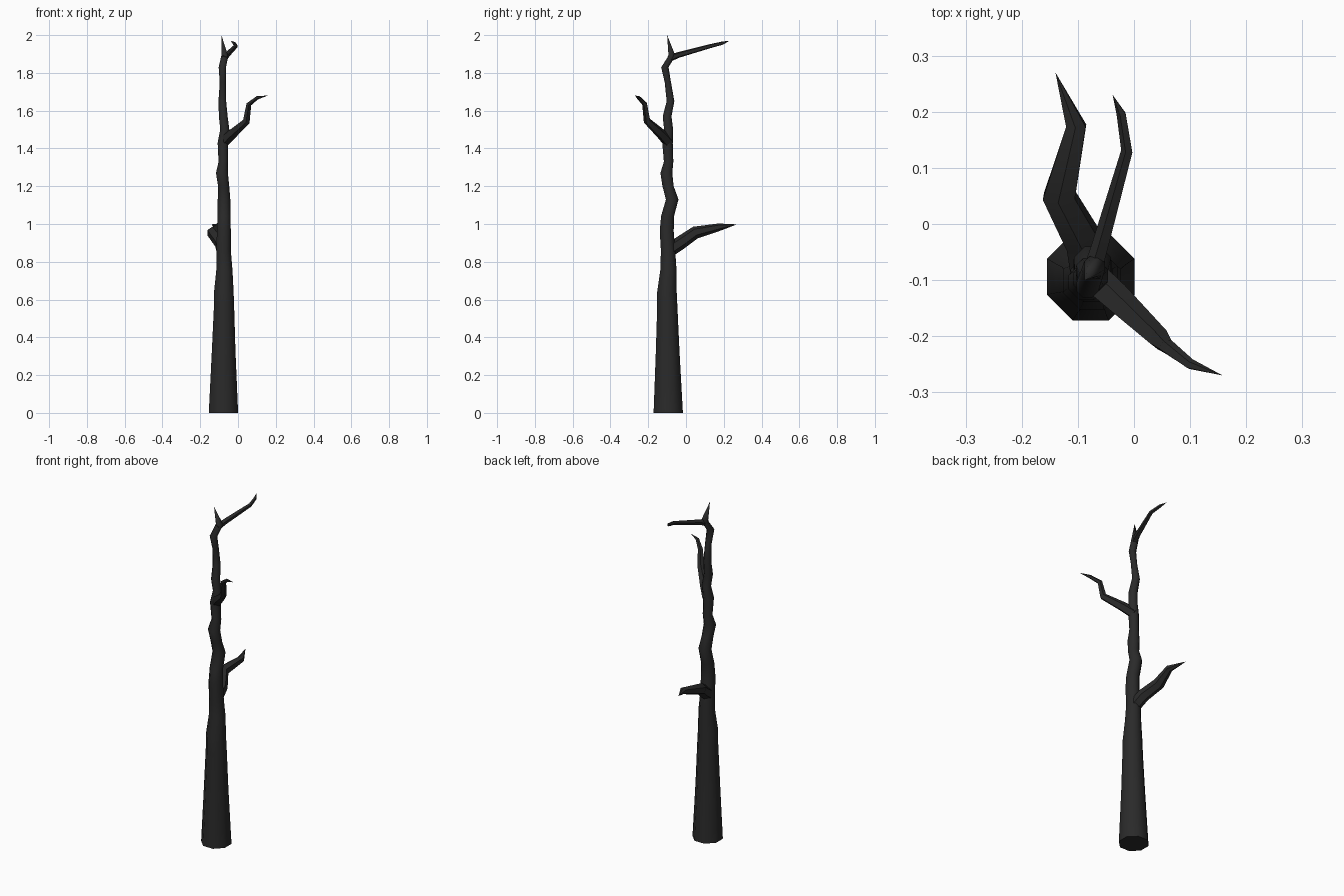
import bpy, bmesh, math
from mathutils import Vector

if "Cube" in bpy.data.objects:
    bpy.data.objects.remove(bpy.data.objects["Cube"])

bark = bpy.data.materials.new("charred bark")
bark.diffuse_color = (0.023, 0.023, 0.023, 1)
bark.use_nodes = True
bark.node_tree.nodes["Principled BSDF"].inputs["Base Color"].default_value = bark.diffuse_color


def limb(name, path, sides, flat_rings=False):
    """Skin a tapering tube along (x, y, z, radius) points; radius 0 makes a pointed tip."""
    pts = [Vector(p[:3]) for p in path]
    bm = bmesh.new()
    rings = []
    u = Vector((1, 0, 0))
    for i, p in enumerate(path):
        d = (pts[min(i + 1, len(pts) - 1)] - pts[max(i - 1, 0)]).normalized()
        if flat_rings:
            d = Vector((0, 0, 1))
        u = (u - d * u.dot(d)).normalized()
        v = d.cross(u)
        if p[3] == 0:
            rings.append([bm.verts.new(pts[i])])
            continue
        ring = []
        for k in range(sides):
            a = math.tau * (k + 0.5) / sides
            ring.append(bm.verts.new(pts[i] + (u * math.cos(a) + v * math.sin(a)) * p[3]))
        rings.append(ring)
    for a, b in zip(rings, rings[1:]):
        for k in range(sides):
            n = (k + 1) % sides
            if len(b) == 1:
                bm.faces.new((a[k], a[n], b[0]))
            else:
                bm.faces.new((a[k], a[n], b[n], b[k]))
    bm.faces.new(rings[0][::-1])
    bmesh.ops.recalc_face_normals(bm, faces=bm.faces)
    me = bpy.data.meshes.new(name)
    bm.to_mesh(me)
    bm.free()
    me.materials.append(bark)
    ob = bpy.data.objects.new(name, me)
    bpy.context.collection.objects.link(ob)
    bpy.ops.object.select_all(action='DESELECT')
    ob.select_set(True)
    bpy.context.view_layer.objects.active = ob
    bpy.ops.object.shade_smooth_by_angle(angle=math.radians(50))


# crooked trunk, ending in a pointed top
limb("trunk", [
    (-.077, -.094, 0, .084), (-.076, -.097, .32, .068), (-.074, -.099, .56, .058),
    (-.075, -.101, .64, .056), (-.072, -.093, .76, .046), (-.076, -.095, .86, .041),
    (-.075, -.102, .96, .040), (-.074, -.098, 1.04, .037), (-.074, -.073, 1.13, .036),
    (-.076, -.095, 1.20, .032), (-.085, -.104, 1.27, .034), (-.078, -.092, 1.33, .027),
    (-.080, -.098, 1.43, .030), (-.070, -.092, 1.50, .026), (-.078, -.100, 1.57, .025),
    (-.083, -.082, 1.65, .022), (-.080, -.096, 1.75, .018), (-.083, -.112, 1.83, .021),
    (-.070, -.074, 1.89, .020), (-.088, -.100, 2.0, 0)], 8, True)

# low branch, pointing back
limb("low_branch", [
    (-.08, -.09, .86, .036), (-.09, -.03, .90, .036), (-.133, .05, .955, .033),
    (-.103, .175, .983, .020), (-.140, .27, .998, 0)], 6)

# middle branch, pointing front right and turning up
limb("middle_branch", [
    (-.08, -.09, 1.43, .03), (-.035, -.13, 1.475, .028), (.045, -.205, 1.545, .020),
    (.058, -.218, 1.635, .014), (.10, -.25, 1.668, .010), (.158, -.27, 1.68, 0)], 5)

# top branch, pointing back
limb("top_branch", [
    (-.075, -.09, 1.875, .018), (-.06, -.04, 1.895, .016), (-.012, .13, 1.942, .011),
    (-.022, .195, 1.958, .009), (-.038, .23, 1.97, 0)], 5)
